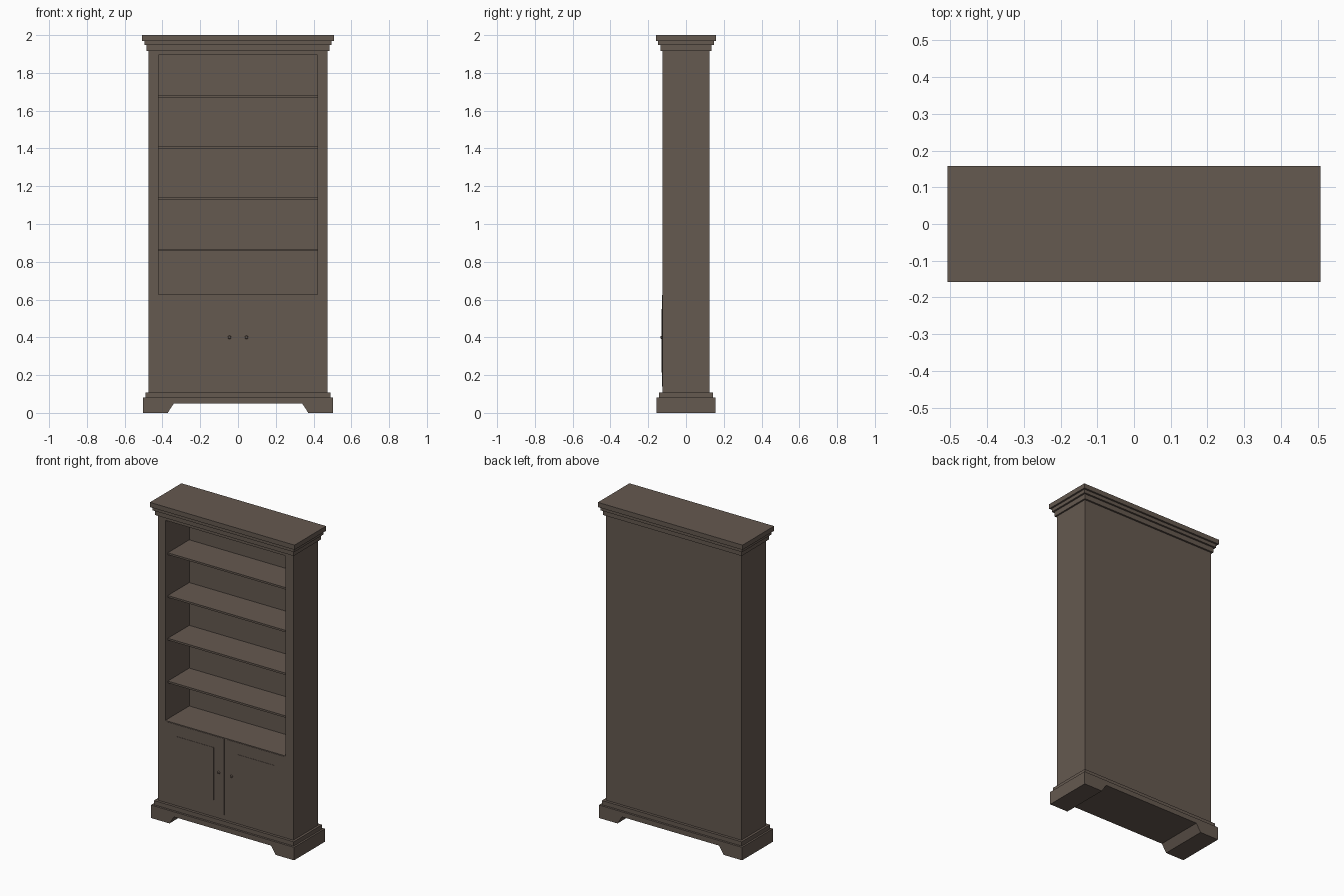
import bpy, bmesh
from math import radians
from mathutils import Matrix

if "Cube" in bpy.data.objects:
    bpy.data.objects.remove(bpy.data.objects["Cube"])

wood = bpy.data.materials.new("dark_wood")
wood.diffuse_color = (0.13, 0.10, 0.08, 1)
wood.use_nodes = True
wood.node_tree.nodes["Principled BSDF"].inputs["Base Color"].default_value = wood.diffuse_color


def finish(name, bm):
    bmesh.ops.recalc_face_normals(bm, faces=bm.faces)
    mesh = bpy.data.meshes.new(name)
    bm.to_mesh(mesh)
    bm.free()
    mesh.materials.append(wood)
    obj = bpy.data.objects.new(name, mesh)
    bpy.context.collection.objects.link(obj)
    return obj


def loft(name, rings):
    """Stack of centred rectangles (half width, half depth, z), capped."""
    bm = bmesh.new()
    loops = [[bm.verts.new((sx * hx, sy * hy, z))
              for sx, sy in ((-1, -1), (1, -1), (1, 1), (-1, 1))] for hx, hy, z in rings]
    for a, b in zip(loops, loops[1:]):
        for i in range(4):
            j = (i + 1) % 4
            bm.faces.new((a[i], a[j], b[j], b[i]))
    bm.faces.new(loops[0])
    bm.faces.new(loops[-1])
    return finish(name, bm)


def box(name, x0, x1, y0, y1, z0, z1):
    bm = bmesh.new()
    bmesh.ops.create_cube(bm, size=1)
    bmesh.ops.scale(bm, vec=(x1 - x0, y1 - y0, z1 - z0), verts=bm.verts)
    bmesh.ops.translate(bm, vec=((x0 + x1) / 2, (y0 + y1) / 2, (z0 + z1) / 2), verts=bm.verts)
    return finish(name, bm)


FRONT, BACK = -0.125, 0.125
INNER_BACK = 0.115
OPEN_X, OPEN_Z0, OPEN_Z1 = 0.422, 0.628, 1.896

# carcass: one shell with the bookcase opening sunk into the front
bm = bmesh.new()


def rect(hx, y, z0, z1):
    return [bm.verts.new(p) for p in ((-hx, y, z0), (hx, y, z0), (hx, y, z1), (-hx, y, z1))]


loops = [rect(0.475, BACK, 0.10, 1.93), rect(0.475, FRONT, 0.10, 1.93),
         rect(OPEN_X, FRONT, OPEN_Z0, OPEN_Z1), rect(OPEN_X, INNER_BACK, OPEN_Z0, OPEN_Z1)]
for a, b in zip(loops, loops[1:]):
    for i in range(4):
        j = (i + 1) % 4
        bm.faces.new((a[i], a[j], b[j], b[i]))
bm.faces.new(loops[0])
bm.faces.new(loops[-1])
finish("carcass", bm)

# shelves, set back from the front edge
for i in range(4):
    top = 0.868 + 0.271 * i
    box(f"shelf_{i + 1}", -OPEN_X, OPEN_X, FRONT + 0.025, INNER_BACK, top - 0.012, top)

# stepped crown moulding
loft("crown", [(0.485, 0.136, 1.917), (0.485, 0.136, 1.948),
               (0.496, 0.147, 1.948), (0.496, 0.147, 1.97),
               (0.507, 0.158, 1.97), (0.507, 0.158, 2.0)])

# plinth with bracket feet, front profile extruded through the depth
half = [(0.34, 0.05), (0.372, 0.0), (0.502, 0.0), (0.502, 0.082)]
profile = half + [(-x, z) for x, z in reversed(half)]
bm = bmesh.new()
face = bm.faces.new([bm.verts.new((x, -0.155, z)) for x, z in profile])
ext = bmesh.ops.extrude_face_region(bm, geom=[face], use_keep_orig=True)
bmesh.ops.translate(bm, vec=(0, 0.31, 0),
                    verts=[v for v in ext["geom"] if isinstance(v, bmesh.types.BMVert)])
finish("plinth", bm)
loft("plinth_moulding", [(0.49, 0.142, 0.08), (0.49, 0.142, 0.109)])

# pair of doors with raised panels and round knobs
for side, s in (("left", -1), ("right", 1)):
    def part(name, a, b, y, z0, z1):
        box(f"{side}_{name}", min(s * a, s * b), max(s * a, s * b), y, FRONT + 0.01, z0, z1)

    part("door", 0.008, 0.411, FRONT - 0.002, 0.14, 0.623)
    part("door_panel", 0.081, 0.342, FRONT - 0.004, 0.215, 0.549)

    bm = bmesh.new()
    for r1, r2, y0, y1 in ((0.005, 0.005, -0.12, -0.130), (0.009, 0.007, -0.129, -0.135)):
        place = Matrix.Translation((s * 0.045, (y0 + y1) / 2, 0.4)) @ Matrix.Rotation(radians(90), 4, 'X')
        bmesh.ops.create_cone(bm, cap_ends=True, segments=16, radius1=r1, radius2=r2,
                              depth=y0 - y1, matrix=place)
    finish(f"{side}_knob", bm)
